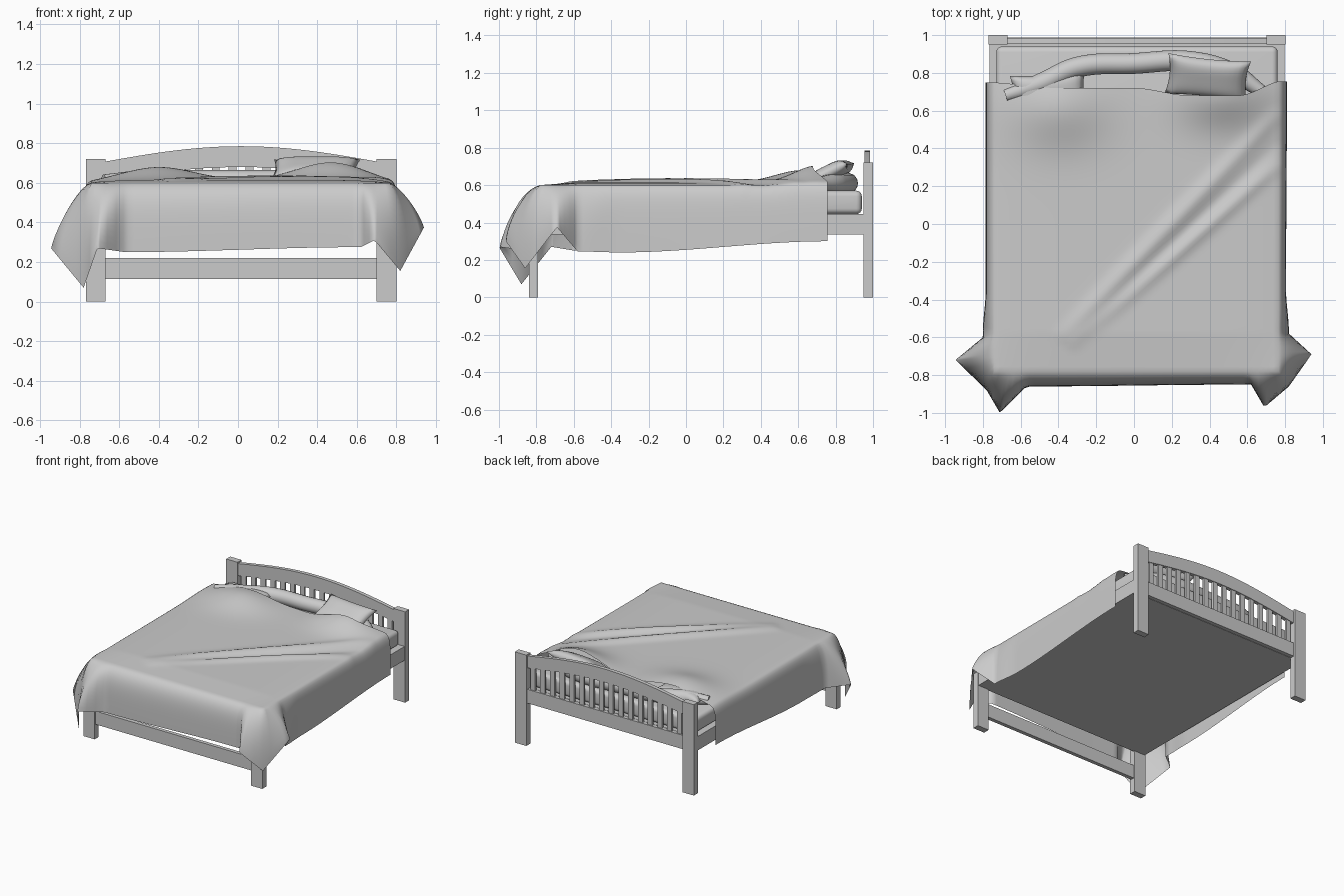
import bpy, bmesh, math
from mathutils import Vector

cube = bpy.data.objects.get("Cube")
if cube:
    bpy.data.objects.remove(cube)

grey = bpy.data.materials.new("soft_grey")
grey.use_nodes = True
grey.diffuse_color = (0.6, 0.6, 0.6, 1)
grey.node_tree.nodes["Principled BSDF"].inputs["Base Color"].default_value = (0.6, 0.6, 0.6, 1)

CX = 0.016  # centre line of the frame


def add_object(name, bm, smooth=False):
    bmesh.ops.recalc_face_normals(bm, faces=bm.faces)
    mesh = bpy.data.meshes.new(name)
    bm.to_mesh(mesh)
    bm.free()
    mesh.materials.append(grey)
    obj = bpy.data.objects.new(name, mesh)
    bpy.context.collection.objects.link(obj)
    if smooth:
        for f in mesh.polygons:
            f.use_smooth = True
    return obj


def box(name, x, y, z, bevel=0):
    bm = bmesh.new()
    bmesh.ops.create_cube(bm, size=1)
    for v in bm.verts:
        v.co = [lo + (c + 0.5) * (hi - lo) for c, (lo, hi) in zip(v.co, (x, y, z))]
    obj = add_object(name, bm, smooth=bevel > 0)
    if bevel:
        mod = obj.modifiers.new("round", 'BEVEL')
        mod.width, mod.segments = bevel, 4


def lerp_table(table, t):
    """Smooth interpolation through (position, values) rows, as a list."""
    if t <= table[0][0]:
        return list(table[0][1])
    for (a, va), (b, vb) in zip(table, table[1:]):
        if t <= b:
            k = (t - a) / (b - a)
            k = k * k * (3 - 2 * k)
            return [p + (q - p) * k for p, q in zip(va, vb)]
    return list(table[-1][1])


# Frame: posts, rails and solid base
for side, s in (("right", -1), ("left", 1)):
    xs = sorted((CX + s * 0.785, CX + s * 0.685))
    box(side + "_head_post", xs, (0.95, 1.0), (0, 0.72))
    box(side + "_foot_post", xs, (-0.84, -0.79), (0, 0.45))
box("foot_rail", (CX - 0.685, CX + 0.685), (-0.83, -0.8), (0.115, 0.22))
box("head_rail", (CX - 0.685, CX + 0.685), (0.958, 0.988), (0.335, 0.445))
box("bed_base", (CX - 0.78, CX + 0.78), (-0.8, 0.955), (0.335, 0.445))
box("mattress", (CX - 0.745, CX + 0.745), (-0.78, 0.94), (0.445, 0.57), 0.03)


# Arched headboard top and slats
def arch(x, low, rise):
    return low + rise * math.cos(math.pi / 2 * (x - CX) / 0.7)


bm = bmesh.new()
N = 24
rows = []
for i in range(N + 1):
    x = CX - 0.685 + 1.37 * i / N
    top, low = arch(x, 0.705, 0.08), arch(x, 0.61, 0.07)
    rows.append([bm.verts.new(p) for p in
                 ((x, 0.955, low), (x, 0.955, top), (x, 0.985, top), (x, 0.985, low))])
for a, b in zip(rows, rows[1:]):
    for j in range(4):
        bm.faces.new((a[j], a[(j + 1) % 4], b[(j + 1) % 4], b[j]))
bm.faces.new(rows[0])
bm.faces.new(rows[-1])
add_object("headboard_arch", bm)

SLATS = 16
for i in range(SLATS):
    x = CX - 0.685 + 1.37 * (i + 0.5) / SLATS
    box("headboard_slat", (x - 0.02, x + 0.02), (0.963, 0.98), (0.44, arch(x, 0.62, 0.07)))


# Blanket top: heights with pillow humps and diagonal creases
def bump(x, y, cx, cy, rx, ry):
    return math.exp(-((x - cx) / rx) ** 2 - ((y - cy) / ry) ** 2)


def crease(x, y, a, b, width):
    a, b = Vector(a), Vector(b)
    d = (b - a).normalized()
    p = Vector((x, y)) - a
    along, off = p.dot(d) / (b - a).length, p.x * d.y - p.y * d.x
    return math.exp(-(off / width) ** 2) * max(0, math.sin(math.pi * min(max(along, 0), 1))) ** 0.5


def top_height(x, y):
    z = 0.6 + 0.015 * max(0, 1 - (abs(x) / 0.76) ** 6) * min(1, max(0, (y + 0.78) / 0.2))
    z += 0.065 * bump(x, y, -0.4, 0.62, 0.25, 0.2)
    z += 0.09 * bump(x, y, 0.47, 0.7, 0.24, 0.17)
    z += 0.022 * crease(x, y, (-0.35, -0.65), (0.78, 0.33), 0.035)
    z += 0.022 * crease(x, y, (-0.4, -0.62), (0.78, 0.6), 0.04)
    return z - 0.012 * crease(x, y, (-0.3, -0.62), (0.78, 0.45), 0.03)


back_edge = [(-0.78, (0.75,)), (-0.4, (0.72,)), (0, (0.72,)), (0.3, (0.68,)),
             (0.55, (0.68,)), (0.8, (0.76,))]
# Hem rows: position along the edge, then hem x, y, z and curl
hem_right = [(-0.78, (-0.78, -0.88, 0.07, 2.5)), (-0.7, (-0.945, -0.72, 0.27, 1.2)),
             (-0.57, (-0.8, -0.6, 0.25, 3)), (-0.35, (-0.785, -0.35, 0.24, 5)),
             (0.75, (-0.785, 0.75, 0.31, 5))]
hem_left = [(-0.78, (0.82, -0.86, 0.155, 2.5)), (-0.71, (0.94, -0.69, 0.375, 1.2)),
            (-0.57, (0.82, -0.58, 0.245, 3)), (-0.35, (0.805, -0.35, 0.24, 5)),
            (0.76, (0.81, 0.76, 0.3, 5))]
hem_foot = [(-0.74, (-0.78, -0.88, 0.07, 2.5)), (-0.68, (-0.71, -1.0, 0.27, 1.3)),
            (-0.56, (-0.57, -0.86, 0.25, 4)), (0.6, (0.62, -0.85, 0.275, 4)),
            (0.7, (0.69, -0.97, 0.31, 1.3)), (0.765, (0.82, -0.86, 0.155, 2.5))]

NX, NY, NK = 56, 60, 14
X0, X1, Y0 = -0.74, 0.765, -0.78
bm = bmesh.new()
grid = []
for i in range(NX + 1):
    x = X0 + (X1 - X0) * i / NX
    yb = lerp_table(back_edge, x)[0]
    column = []
    for j in range(NY + 1):
        y = Y0 + (yb - Y0) * j / NY
        column.append(bm.verts.new((x, y, top_height(x, y))))
    grid.append(column)
for a, b in zip(grid, grid[1:]):
    for j in range(NY):
        bm.faces.new((a[j], b[j], b[j + 1], a[j + 1]))

# Blanket skirt: hang a column of points from every edge vertex
edge = [(grid[0][j], "right") for j in range(NY, 0, -1)]
edge += [(grid[i][0], "foot") for i in range(NX + 1)]
edge += [(grid[NX][j], "left") for j in range(1, NY + 1)]
columns = []
for v, side in edge:
    e = v.co.copy()
    if side == "foot":
        h = lerp_table(hem_foot, e.x)
        if -0.56 < e.x < 0.6:
            h[0] = e.x
    else:
        h = lerp_table(hem_right if side == "right" else hem_left, e.y)
        if e.y > -0.57:
            h[1] = e.y
    col = [v]
    for k in range(1, NK + 1):
        t = k / NK
        out = 1 - (1 - t) ** h[3]
        drop = t ** 1.35
        col.append(bm.verts.new((e.x + (h[0] - e.x) * out, e.y + (h[1] - e.y) * out,
                                 e.z + (h[2] - e.z) * drop)))
    columns.append(col)
for a, b in zip(columns, columns[1:]):
    for k in range(NK):
        bm.faces.new((a[k], b[k], b[k + 1], a[k + 1]))
add_object("blanket", bm, smooth=True)


# Pillows: puffed grids with pinched corners
def pillow(name, centre, half, thick, tilt, turn):
    bm = bmesh.new()
    n = 16
    for sign in (-1, 1):
        pts = {}
        for i in range(n + 1):
            for j in range(n + 1):
                u, v = i / n * 2 - 1, j / n * 2 - 1
                puff = thick * ((1 - u ** 4) * (1 - v ** 4)) ** 0.6
                pts[i, j] = bm.verts.new((u * half[0] * (1 - 0.08 * (1 - v * v)),
                                          v * half[1] * (1 - 0.1 * (1 - u * u)), sign * puff))
        for i in range(n):
            for j in range(n):
                bm.faces.new((pts[i, j], pts[i + 1, j], pts[i + 1, j + 1], pts[i, j + 1]))
    bmesh.ops.remove_doubles(bm, verts=bm.verts, dist=0.0005)
    obj = add_object(name, bm, smooth=True)
    obj.location, obj.rotation_euler = centre, (tilt, 0, turn)


pillow("left_pillow", (0.39, 0.775, 0.665), (0.22, 0.12), 0.045, 0.45, -0.1)
pillow("right_pillow", (-0.45, 0.69, 0.61), (0.2, 0.11), 0.045, 0.1, 0.08)

# Bolster: a soft tube curving along the head of the bed
path = [(-0.68, 0.68), (-0.5, 0.74), (-0.3, 0.83), (0, 0.85), (0.3, 0.86), (0.52, 0.8),
        (0.68, 0.7)]
curve = bpy.data.curves.new("bolster", 'CURVE')
curve.dimensions = '3D'
curve.bevel_depth, curve.bevel_resolution = 0.055, 5
curve.use_fill_caps = True
spline = curve.splines.new('BEZIER')
spline.bezier_points.add(len(path) - 1)
for i, (p, (x, y)) in enumerate(zip(spline.bezier_points, path)):
    p.co = (x, y, 0.61)
    p.handle_left_type = p.handle_right_type = 'AUTO'
    p.radius = 0.6 if i in (0, len(path) - 1) else 1
curve.materials.append(grey)
bolster = bpy.data.objects.new("bolster", curve)
bpy.context.collection.objects.link(bolster)
